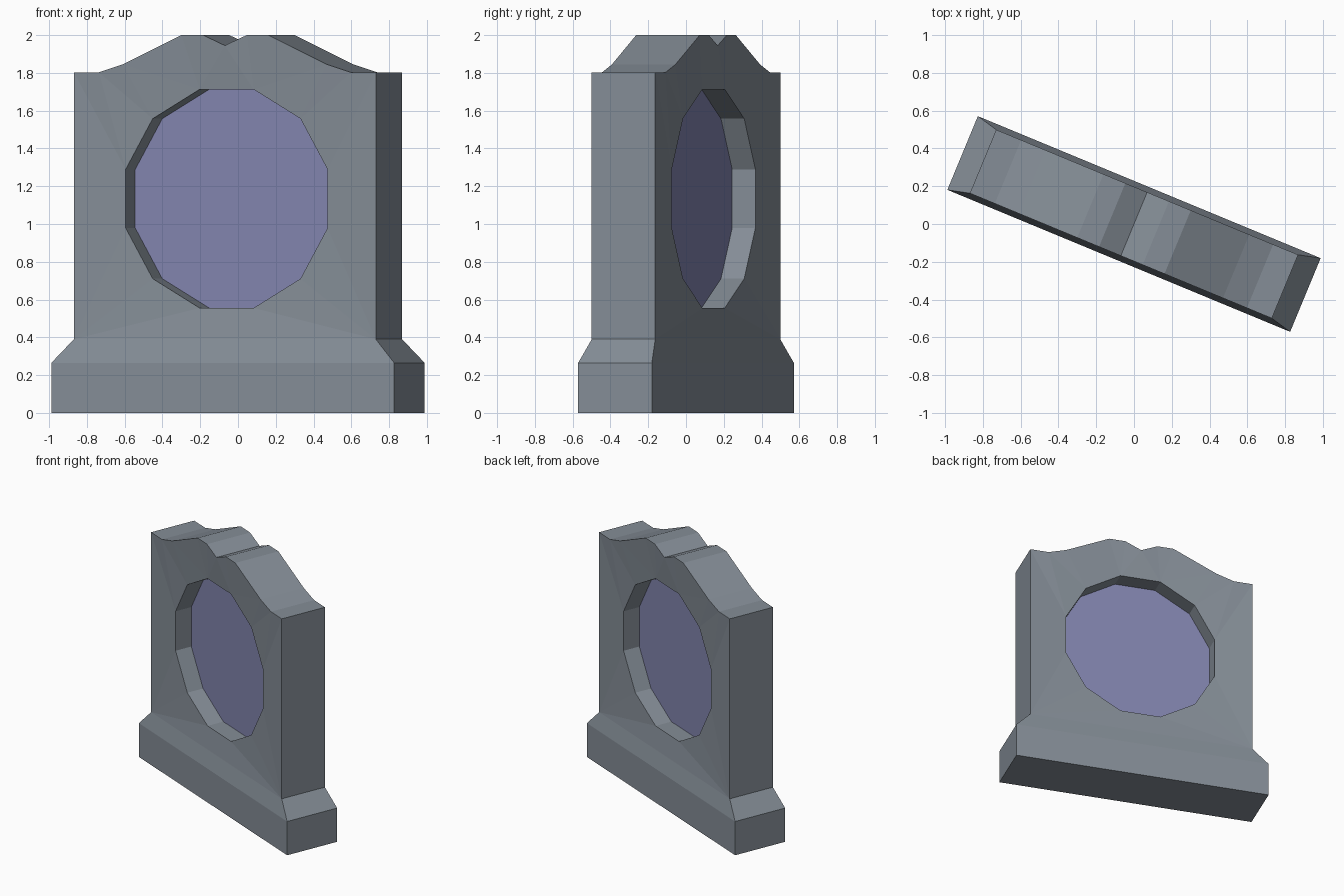
import bpy, bmesh
from math import radians, sin, cos, tau

if "Cube" in bpy.data.objects:
    bpy.data.objects.remove(bpy.data.objects["Cube"])

YAW = radians(-22.5)
RIM_Y, EDGE_Y = 0.158, 0.182          # faces dish in slightly towards the window
RADIUS, CENTRE_Z = 0.599, 1.134


def ring():
    return [(RADIUS * cos(tau * (k + 0.5) / 12), CENTRE_Z + RADIUS * sin(tau * (k + 0.5) / 12))
            for k in range(12)]


def finish(name, bm, colour):
    bmesh.ops.recalc_face_normals(bm, faces=bm.faces)
    mesh = bpy.data.meshes.new(name)
    bm.to_mesh(mesh)
    bm.free()
    obj = bpy.data.objects.new(name, mesh)
    bpy.context.collection.objects.link(obj)
    obj.rotation_euler.z = YAW
    mat = bpy.data.materials.new(name + "_colour")
    mat.diffuse_color = (*colour, 1)
    mat.use_nodes = True
    mat.node_tree.nodes["Principled BSDF"].inputs["Base Color"].default_value = mat.diffuse_color
    mesh.materials.append(mat)


def bridge(bm, a, b):
    for i in range(len(a)):
        j = (i + 1) % len(a)
        bm.faces.new((a[i], a[j], b[j], b[i]))


# Stone frame: scalloped slab pierced by a twelve-sided window
bm = bmesh.new()
half_top = [(0.865, 1.803), (0.722, 1.803), (0.585, 1.845), (0.25, 2.0), (0.125, 2.0)]
outline = [(0.865, 0.39)] + half_top + [(0, 1.945)]
outline += [(-x, z) for x, z in reversed(half_top)] + [(-0.865, 0.39)]
sides = {}
for s in (-1, 1):
    outer = [bm.verts.new((x, 0, z)) for x, z in outline]
    inner = [bm.verts.new((x, 0, z)) for x, z in ring()]
    edges = [bm.edges.new((loop[i], loop[(i + 1) % len(loop)]))
             for loop in (outer, inner) for i in range(len(loop))]
    bmesh.ops.triangle_fill(bm, edges=edges, use_beauty=True, use_dissolve=False,
                            normal=(0, s, 0))
    for v in outer:
        v.co.y = s * EDGE_Y
    for v in inner:
        v.co.y = s * RIM_Y
    sides[s] = outer, inner
front, back = sides[-1], sides[1]
for i in range(len(outline) - 1):
    bm.faces.new((front[0][i], front[0][i + 1], back[0][i + 1], back[0][i]))
bridge(bm, front[1], back[1])

# Stepped plinth joined to the slab
lower = [front[0][0], back[0][0], back[0][-1], front[0][-1]]
for z in (0.265, 0.0):
    level = [bm.verts.new((x * 0.982, y * 0.211, z))
             for x, y in ((1, -1), (1, 1), (-1, 1), (-1, -1))]
    bridge(bm, lower, level)
    lower = level
bm.faces.new(lower)
finish("stone_frame", bm, (0.235, 0.27, 0.31))

# Violet window panel
bm = bmesh.new()
caps = [[bm.verts.new((x, y, z)) for x, z in ring()] for y in (-0.025, 0.025)]
for cap in caps:
    bm.faces.new(cap)
bridge(bm, *caps)
finish("window_panel", bm, (0.227, 0.235, 0.43))
